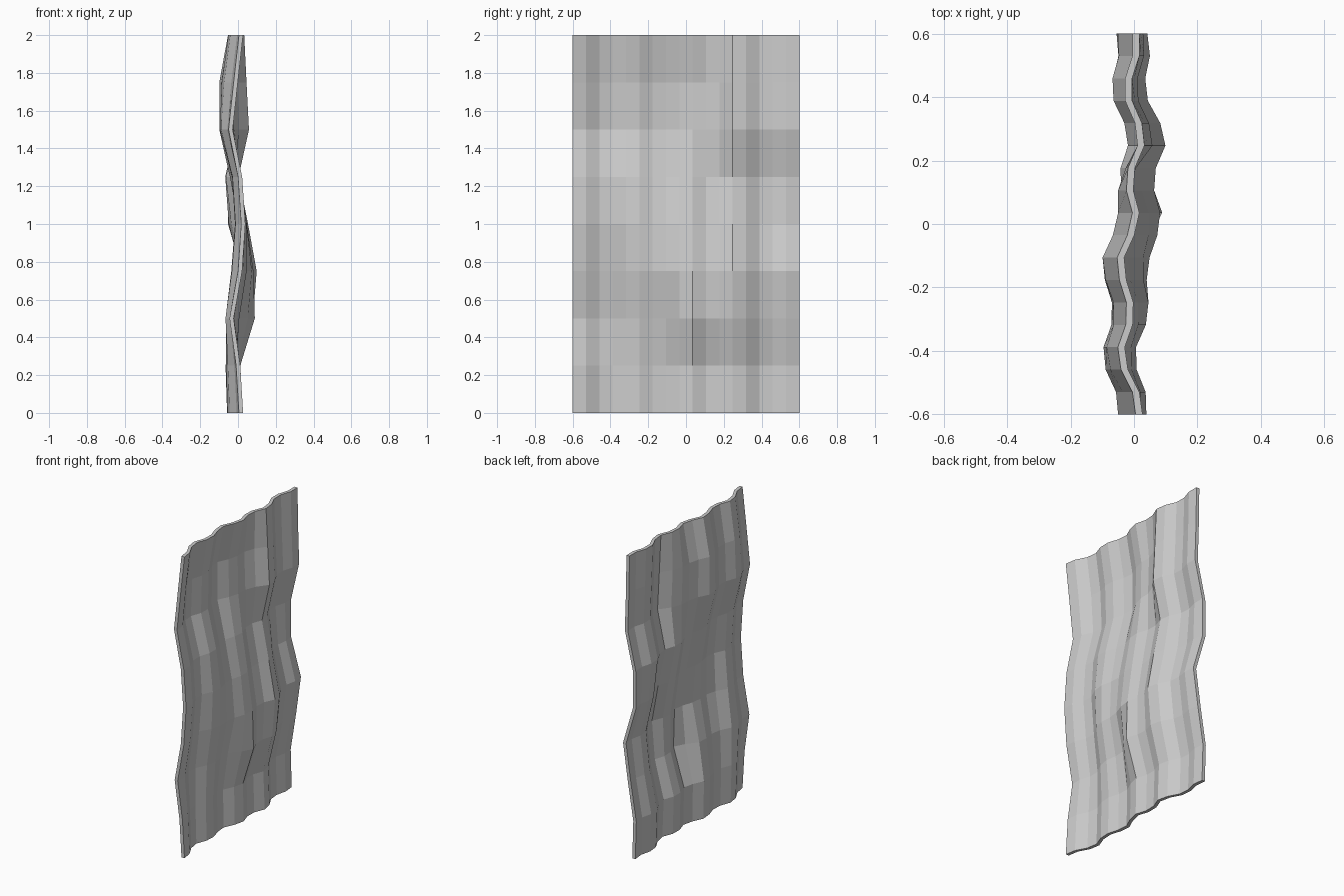
import bpy, bmesh

if "Cube" in bpy.data.objects:
    bpy.data.objects.remove(bpy.data.objects["Cube"])

COLS, ROWS, THICK = 17, 8, 0.022
W, H = 1.2, 2.0

# Fold profile along the top edge (x offset per column, from y=-0.6 to 0.6)
ripple = [.016, .006, -.03, -.04, -.015, -.013, -.035, -.042, -.01,
          .006, -.013, -.008, .022, .014, -.017, -.017, .006, .006]

# Slow vertical sway at a few y stations, one value per row from z=0 to 2
sway = [
    (-.60, [0, -.015, -.05, -.005, .012, -.005, -.055, -.028, 0]),
    (-.39, [-.005, -.012, -.013, .015, .035, .02, -.045, -.035, 0]),
    (-.106, [0, -.005, .03, .08, .06, .01, -.046, -.046, 0]),
    (.035, [0, -.005, .072, .065, .03, -.01, -.04, -.045, 0]),
    (.247, [-.01, -.02, .045, .066, .02, -.03, .025, .012, 0]),
    (.60, [-.043, -.05, -.01, .025, -.048, -.046, .012, .004, 0]),
]


def sway_at(y, row):
    for (y0, a), (y1, b) in zip(sway, sway[1:]):
        if y <= y1 + 1e-6:
            t = (y - y0) / (y1 - y0)
            return a[row] + (b[row] - a[row]) * t
    return sway[-1][1][row]


# Hanging cloth: two offset grids joined by a rim
bm = bmesh.new()


def layer(offset):
    grid = []
    for i in range(COLS + 1):
        y = -W / 2 + W * i / COLS
        grid.append([bm.verts.new((ripple[i] + sway_at(y, j) + offset, y, H * j / ROWS))
                     for j in range(ROWS + 1)])
    return grid


front, back = layer(THICK / 2), layer(-THICK / 2)
for g in (front, back):
    for i in range(COLS):
        for j in range(ROWS):
            bm.faces.new((g[i][j], g[i + 1][j], g[i + 1][j + 1], g[i][j + 1]))

# Rim around the four edges
loop = ([(i, 0) for i in range(COLS)] + [(COLS, j) for j in range(ROWS)] +
        [(i, ROWS) for i in range(COLS, 0, -1)] + [(0, j) for j in range(ROWS, 0, -1)])
for (a, b), (c, d) in zip(loop, loop[1:] + loop[:1]):
    bm.faces.new((front[a][b], front[c][d], back[c][d], back[a][b]))
bmesh.ops.recalc_face_normals(bm, faces=bm.faces)

mesh = bpy.data.meshes.new("curtain")
bm.to_mesh(mesh)
bm.free()
bpy.context.collection.objects.link(bpy.data.objects.new("curtain", mesh))
